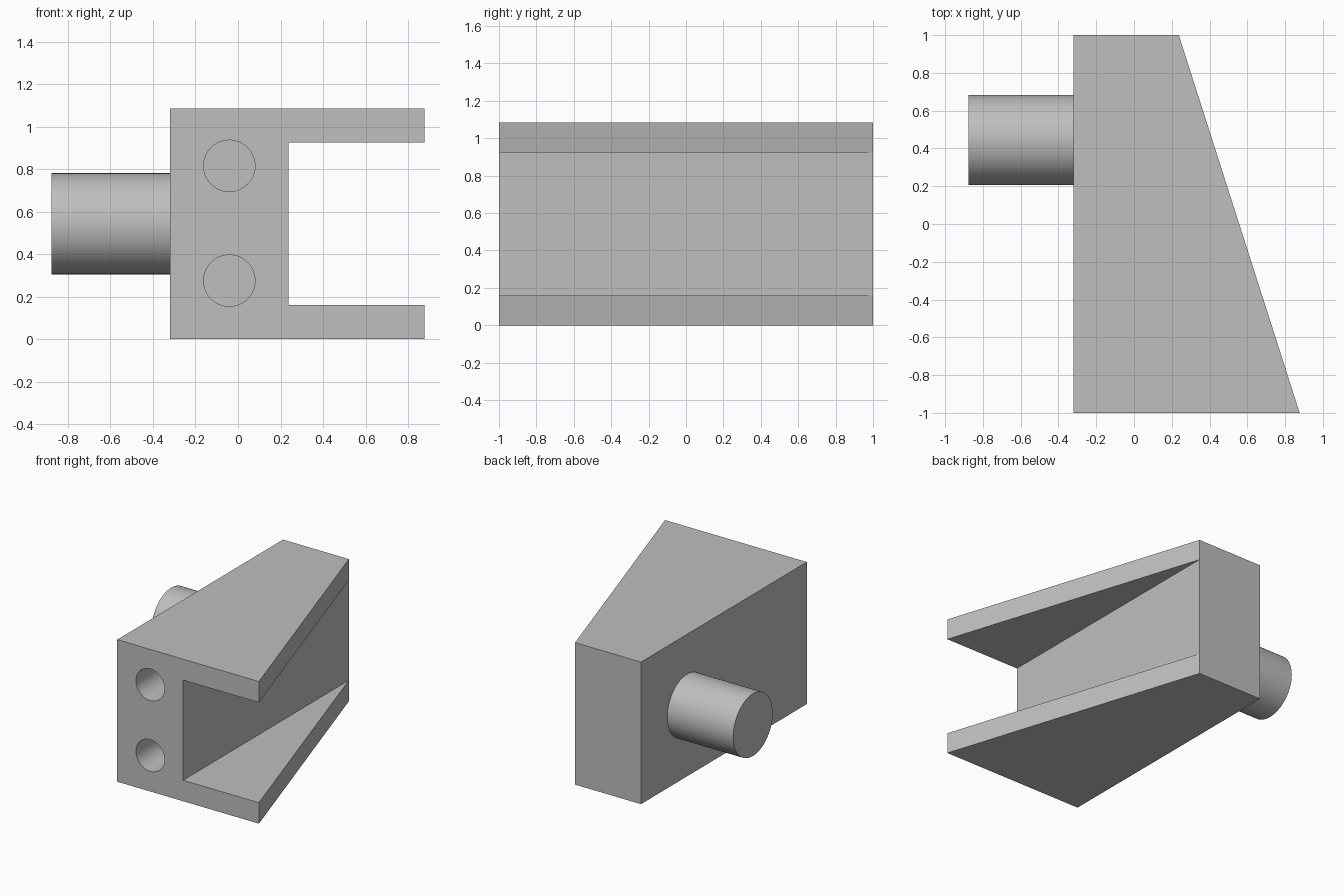
import bpy, bmesh, math
from mathutils import Matrix

cube = bpy.data.objects.get("Cube")
if cube:
    bpy.data.objects.remove(cube, do_unlink=True)

grey = bpy.data.materials.new("plain grey")
grey.use_nodes = True
grey.diffuse_color = (0.52, 0.52, 0.52, 1)
grey.node_tree.nodes["Principled BSDF"].inputs["Base Color"].default_value = (0.52, 0.52, 0.52, 1)

LEFT, WALL, TIP = -0.32, 0.237, 0.877
HEIGHT, FLANGE = 1.085, 0.16


def finish(name, bm):
    bmesh.ops.recalc_face_normals(bm, faces=bm.faces)
    mesh = bpy.data.meshes.new(name)
    bm.to_mesh(mesh)
    bm.free()
    mesh.materials.append(grey)
    obj = bpy.data.objects.new(name, mesh)
    bpy.context.collection.objects.link(obj)
    return obj


def prism(name, outline, z0, z1):
    """Extrude a plan outline upward from z0 to z1."""
    bm = bmesh.new()
    face = bm.faces.new([bm.verts.new((x, y, z0)) for x, y in outline])
    top = bmesh.ops.extrude_face_region(bm, geom=[face])["geom"]
    bmesh.ops.translate(bm, vec=(0, 0, z1 - z0),
                        verts=[v for v in top if isinstance(v, bmesh.types.BMVert)])
    return finish(name, bm)


def rod(name, radius, length, centre, axis):
    bm = bmesh.new()
    turn = Matrix.Rotation(math.pi / 2, 4, axis)
    bmesh.ops.create_cone(bm, cap_ends=True, segments=64, radius1=radius, radius2=radius,
                          depth=length, matrix=Matrix.Translation(centre) @ turn)
    return finish(name, bm)


def combine(obj, other, operation):
    mod = obj.modifiers.new(other.name, 'BOOLEAN')
    mod.operation, mod.solver, mod.object = operation, 'EXACT', other
    bpy.context.view_layer.objects.active = obj
    bpy.ops.object.modifier_apply(modifier=mod.name)
    bpy.data.objects.remove(other, do_unlink=True)


# Tapered body with a channel open on its slanted side
body = prism("bracket_body", [(LEFT, -1), (TIP, -1), (WALL, 1), (LEFT, 1)], 0, HEIGHT)
channel = prism("channel_cutter", [(WALL, -1.1), (1, -1.1), (1, 1.1), (WALL, 1.1)],
                FLANGE, HEIGHT - FLANGE)
combine(body, channel, 'DIFFERENCE')

# Two blind holes in the front
DEPTH = 1.0
for z in (0.275, 0.815):
    hole = rod("hole_cutter", 0.121, DEPTH + 0.1, (-0.041, -1.05 + DEPTH / 2, z), 'X')
    combine(body, hole, 'DIFFERENCE')

# Round peg on the right side
peg = rod("side_peg", 0.238, 0.58, (-0.587, 0.445, 0.5425), 'Y')
combine(body, peg, 'UNION')

bpy.ops.object.select_all(action='DESELECT')
body.select_set(True)
bpy.context.view_layer.objects.active = body
bpy.ops.object.shade_smooth_by_angle(angle=math.radians(30))
